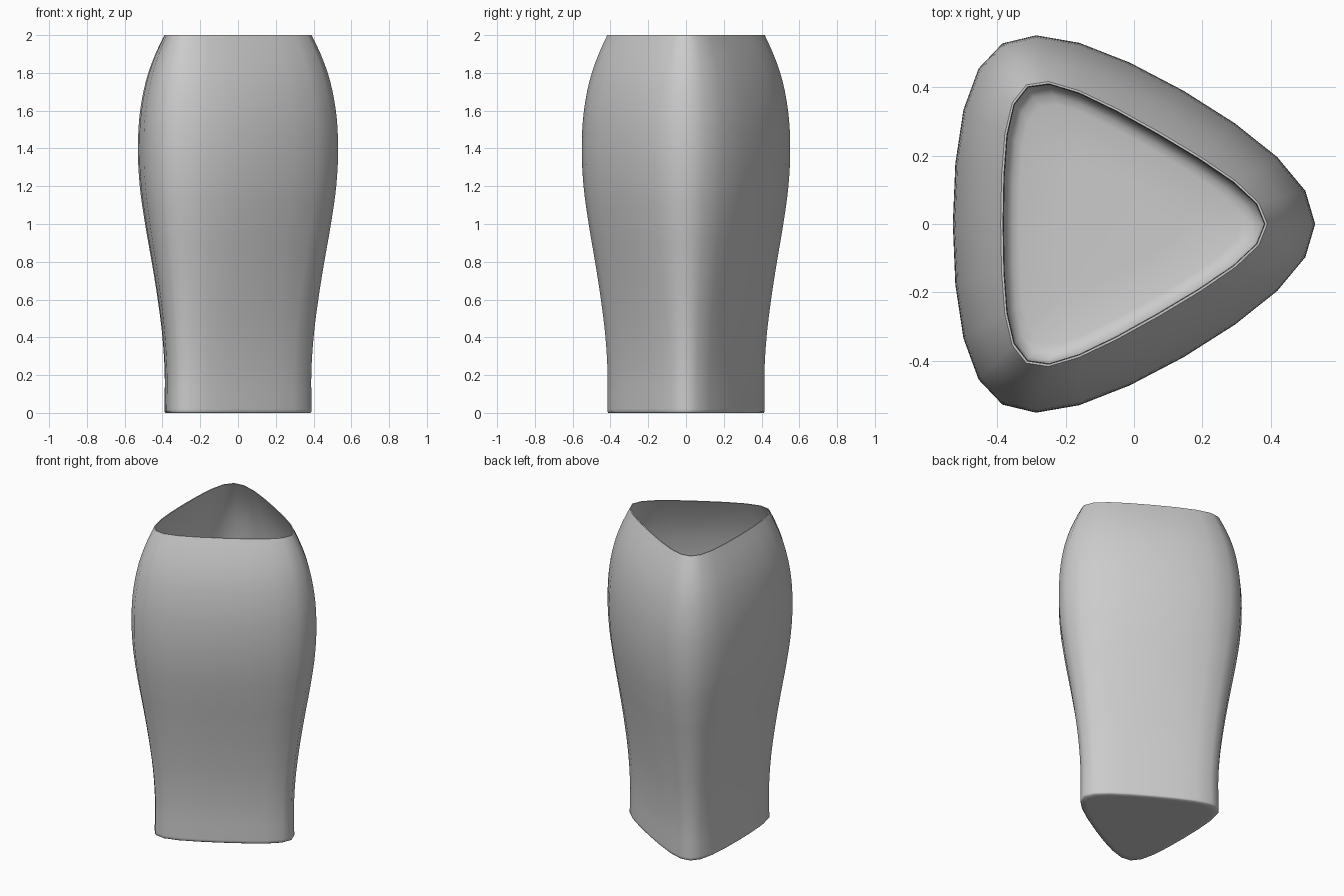
import bpy, bmesh
from math import cos, sin, tau

cube = bpy.data.objects.get("Cube")
if cube:
    bpy.data.objects.remove(cube, do_unlink=True)

SEGMENTS = 24
BULGE = 0.08      # how strongly the round section is pulled into a triangle
WALL = 0.007

# Body radius at evenly spaced heights, from base to rim
RADII = [0.39, 0.388, 0.40, 0.425, 0.457, 0.492, 0.52, 0.53, 0.518, 0.475, 0.39]
STEP = 0.2


def radius_at(z):
    """Smooth curve through the body radii."""
    i = min(int(z / STEP), len(RADII) - 2)
    t = z / STEP - i
    p1, p2 = RADII[i], RADII[i + 1]
    p0 = RADII[i - 1] if i else p1
    p3 = RADII[i + 2] if i + 2 < len(RADII) else 2 * p2 - p1 - 0.035
    return 0.5 * (2 * p1 + (p2 - p0) * t + (2 * p0 - 5 * p1 + 4 * p2 - p3) * t * t
                  + (3 * p1 - p0 - 3 * p2 + p3) * t ** 3)


def add_ring(bm, radius, z, scale=1.0):
    """One rounded triangle with its tip towards +x."""
    ring = []
    for k in range(SEGMENTS):
        a = tau * k / SEGMENTS
        x = scale * (radius * cos(a) + BULGE * cos(2 * a)) - BULGE
        y = scale * (radius * sin(a) - BULGE * sin(2 * a))
        ring.append(bm.verts.new((x, y, z)))
    return ring


# Profile: underside, outer wall, rim, inner wall, inner floor
heights = [0.02 + 1.98 * i / 40 for i in range(41)]
profile = [(0.385, 0, 0.9), (0.384, 0, 1), (0.39, 0.006, 1)]
profile += [(radius_at(z), z, 1) for z in heights]
profile += [(radius_at(z) - WALL, z, 1) for z in reversed(heights[1:])]
profile += [(0.375, 0.035, 0.99), (0.37, 0.02, 0.95), (0.37, 0.014, 0.88), (0.37, 0.01, 0.5)]

bm = bmesh.new()
rings = [add_ring(bm, *p) for p in profile]
for low, high in zip(rings, rings[1:]):
    for k in range(SEGMENTS):
        n = (k + 1) % SEGMENTS
        bm.faces.new((low[k], low[n], high[n], high[k]))
bm.faces.new(list(reversed(rings[0])))
bm.faces.new(rings[-1])
bmesh.ops.recalc_face_normals(bm, faces=bm.faces)

mesh = bpy.data.meshes.new("vase")
bm.to_mesh(mesh)
bm.free()
vase = bpy.data.objects.new("vase", mesh)
bpy.context.collection.objects.link(vase)

# Plain grey surface
grey = bpy.data.materials.new("plain grey")
grey.use_nodes = True
colour = (0.6, 0.6, 0.6, 1)
grey.diffuse_color = colour
grey.node_tree.nodes["Principled BSDF"].inputs["Base Color"].default_value = colour
mesh.materials.append(grey)

# Smooth sides with a crisp rim
bpy.ops.object.select_all(action='DESELECT')
vase.select_set(True)
bpy.context.view_layer.objects.active = vase
bpy.ops.object.shade_smooth_by_angle(angle=1.0)
